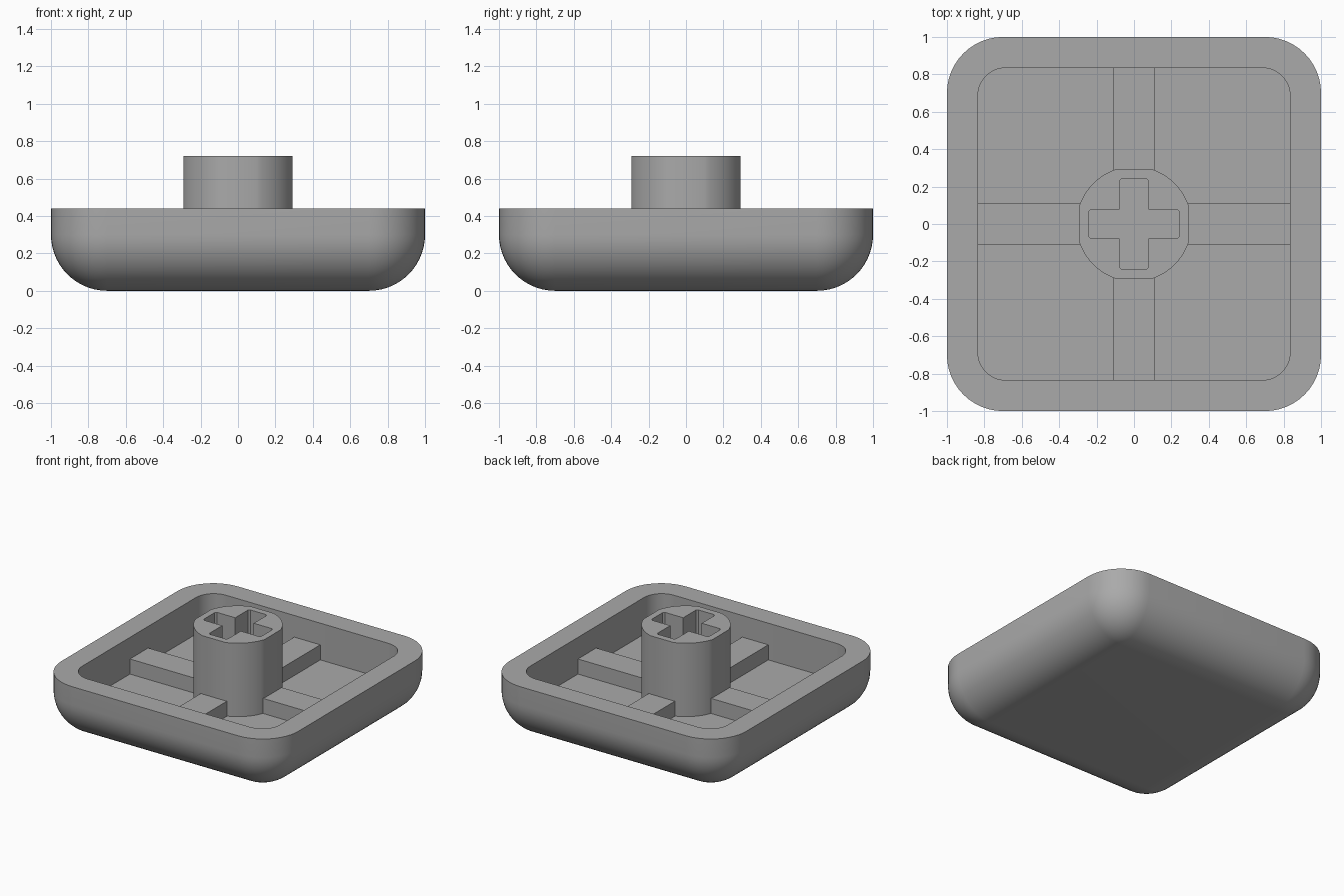
import bpy, bmesh, math

cube = bpy.data.objects.get("Cube")
if cube:
    bpy.data.objects.remove(cube, do_unlink=True)

GREY = (0.4, 0.4, 0.4, 1.0)
plastic = bpy.data.materials.new("grey_plastic")
plastic.use_nodes = True
plastic.diffuse_color = GREY
plastic.node_tree.nodes["Principled BSDF"].inputs["Base Color"].default_value = GREY

RIM, FLOOR, RIB_TOP, STEM_TOP, SLOT_FLOOR = 0.44, 0.16, 0.275, 0.72, 0.24


def finish(bm, name):
    """Turn a bmesh into a smooth object that keeps its sharp edges."""
    bmesh.ops.remove_doubles(bm, verts=bm.verts, dist=0.0005)
    bmesh.ops.recalc_face_normals(bm, faces=bm.faces)
    mesh = bpy.data.meshes.new(name)
    bm.to_mesh(mesh)
    bm.free()
    mesh.materials.append(plastic)
    obj = bpy.data.objects.new(name, mesh)
    bpy.context.collection.objects.link(obj)
    bpy.ops.object.select_all(action='DESELECT')
    obj.select_set(True)
    bpy.context.view_layer.objects.active = obj
    bpy.ops.object.shade_smooth_by_angle(angle=math.radians(35))
    return obj


def rounded_square(half, radius, steps=12):
    """Outline points of a square with rounded corners."""
    points = []
    c = half - radius
    for quarter, (sx, sy) in enumerate([(1, 1), (-1, 1), (-1, -1), (1, -1)]):
        for i in range(steps + 1):
            a = (quarter + i / steps) * math.pi / 2
            points.append((sx * c + radius * math.cos(a), sy * c + radius * math.sin(a)))
    return points


def ring(bm, outline, z):
    return [bm.verts.new((x, y, z)) for x, y in outline]


def bridge(bm, a, b):
    for i in range(len(a)):
        j = (i + 1) % len(a)
        bm.faces.new((a[i], a[j], b[j], b[i]))


# Cap shell: ball-rounded lower edge, flat rim, straight-walled cavity
bm = bmesh.new()
R, STEPS = 0.3, 14
rings = []
for i in range(STEPS + 1):
    a = i / STEPS * math.pi / 2
    r = R * math.sin(a)
    rings.append(ring(bm, rounded_square(1 - R + r, r), R - R * math.cos(a)))
rings.append(ring(bm, rounded_square(1, R), RIM))
for z in (RIM, FLOOR):
    rings.append(ring(bm, rounded_square(0.835, 0.15), z))
for lower, upper in zip(rings, rings[1:]):
    bridge(bm, lower, upper)
bm.faces.new(rings[0])
bm.faces.new(rings[-1])
finish(bm, "cap_shell")

# Stem: a round post with four narrow flats and a cross-shaped slot
bm = bmesh.new()
FLAT, POST = 0.292, 0.308
half_flat = math.acos(FLAT / POST)
outline = []
for quarter in range(4):
    for i in range(11):
        a = quarter * math.pi / 2 + half_flat + i / 10 * (math.pi / 2 - 2 * half_flat)
        outline.append((POST * math.cos(a), POST * math.sin(a)))

# One arm of the cross, turned four times, with nipped outer corners
W, L, N = 0.078, 0.243, 0.012
arm = [(W, -W), (L - N, -W), (L, -W + N), (L, W - N), (L - N, W)]
cross = []
for q in range(4):
    c, s = round(math.cos(q * math.pi / 2)), round(math.sin(q * math.pi / 2))
    cross += [(c * x - s * y, s * x + c * y) for x, y in arm]

post_low, post_high = ring(bm, outline, FLOOR - 0.01), ring(bm, outline, STEM_TOP)
slot_low, slot_high = ring(bm, cross, SLOT_FLOOR), ring(bm, cross, STEM_TOP)
bridge(bm, post_low, post_high)
bridge(bm, slot_low, slot_high)
bm.faces.new(post_low)
bm.faces.new(slot_low)
top_edges = [bm.edges.get((loop[i - 1], loop[i]))
             for loop in (post_high, slot_high) for i in range(len(loop))]
bmesh.ops.triangle_fill(bm, use_beauty=True, edges=top_edges)
finish(bm, "stem")

# Four ribs from the stem to the cavity walls
INNER, OUTER, WIDTH = 0.27, 0.84, 0.22
for name, dx, dy in [("left_rib", 1, 0), ("right_rib", -1, 0),
                     ("back_rib", 0, 1), ("front_rib", 0, -1)]:
    bm = bmesh.new()
    bmesh.ops.create_cube(bm, size=1)
    mid, length = (INNER + OUTER) / 2, OUTER - INNER
    base = FLOOR - 0.01
    for v in bm.verts:
        v.co.x = v.co.x * (length if dx else WIDTH) + dx * mid
        v.co.y = v.co.y * (length if dy else WIDTH) + dy * mid
        v.co.z = (v.co.z + 0.5) * (RIB_TOP - base) + base
    finish(bm, name)
